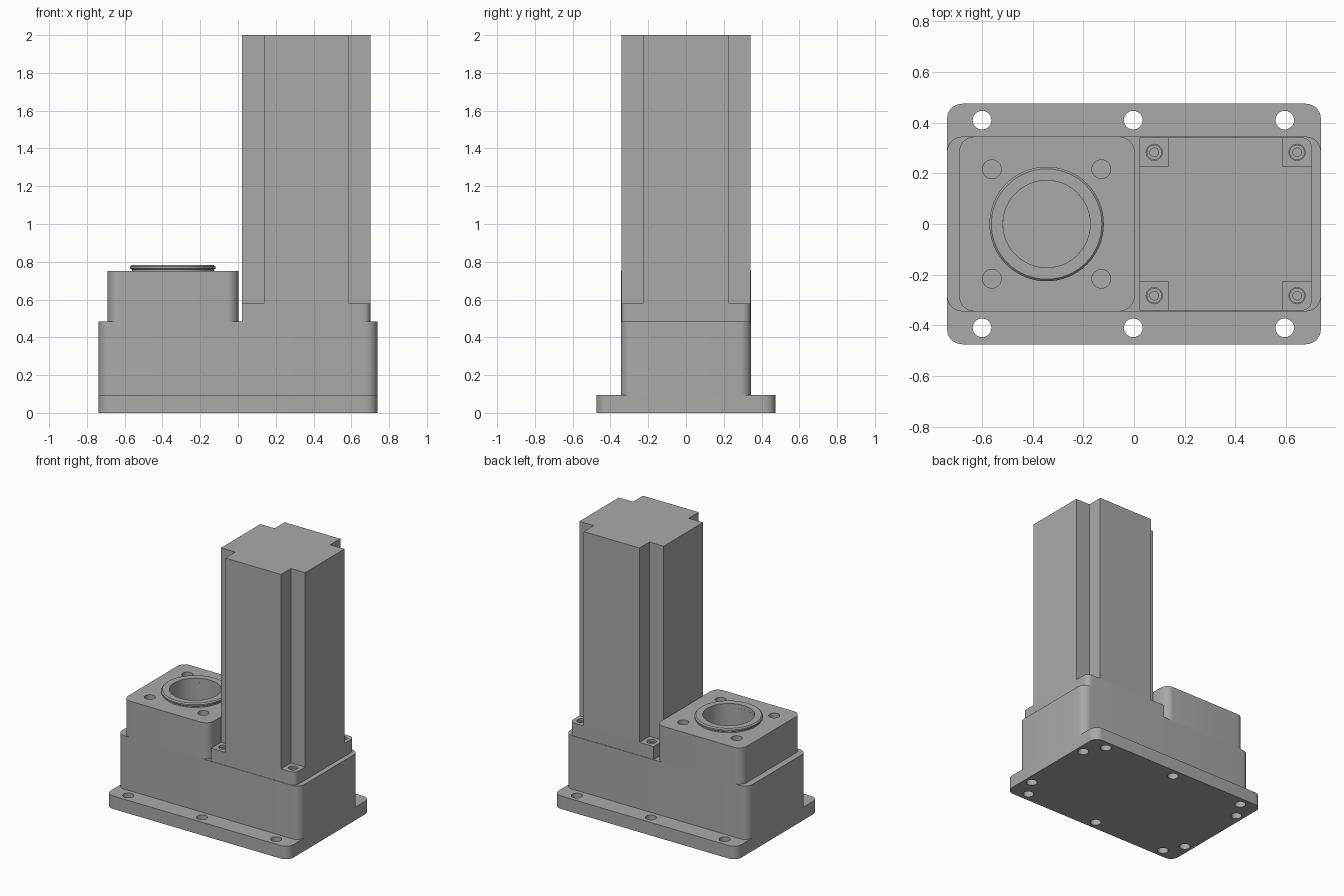
import bpy, bmesh, math

if "Cube" in bpy.data.objects:
    bpy.data.objects.remove(bpy.data.objects["Cube"])

grey = bpy.data.materials.new("machined_grey")
grey.diffuse_color = (0.4, 0.4, 0.4, 1)
grey.use_nodes = True
grey.node_tree.nodes["Principled BSDF"].inputs["Base Color"].default_value = grey.diffuse_color


def finish(name, bm, smooth=True):
    bmesh.ops.recalc_face_normals(bm, faces=bm.faces)
    me = bpy.data.meshes.new(name)
    bm.to_mesh(me)
    bm.free()
    me.materials.append(grey)
    ob = bpy.data.objects.new(name, me)
    bpy.context.collection.objects.link(ob)
    if smooth:
        shade(ob)
    return ob


def shade(ob):
    bpy.ops.object.select_all(action='DESELECT')
    ob.select_set(True)
    bpy.context.view_layer.objects.active = ob
    bpy.ops.object.shade_smooth_by_angle(angle=math.radians(30))


def prism(name, pts, z0, z1):
    bm = bmesh.new()
    face = bm.faces.new([bm.verts.new((x, y, z0)) for x, y in pts])
    ext = bmesh.ops.extrude_face_region(bm, geom=[face])
    for v in ext["geom"]:
        if isinstance(v, bmesh.types.BMVert):
            v.co.z = z1
    return finish(name, bm)


def round_rect(x0, x1, y, radii):
    """Outline with corner radii in order: right back, left back, left front, right front."""
    pts = []
    corners = [(x1, y, -1, -1), (x0, y, 1, -1), (x0, -y, 1, 1), (x1, -y, -1, 1)]
    for i, ((cx, cy, sx, sy), r) in enumerate(zip(corners, radii)):
        if r == 0:
            pts.append((cx, cy))
            continue
        for k in range(9):
            a = math.pi / 2 * (i + k / 8)
            pts.append((cx + sx * r + r * math.cos(a), cy + sy * r + r * math.sin(a)))
    return pts


def revolve(name, profile, cx, cy, n=64):
    """Closed ring turned from (radius, height) points."""
    bm = bmesh.new()
    rows = [[bm.verts.new((cx + r * math.cos(2 * math.pi * i / n),
                           cy + r * math.sin(2 * math.pi * i / n), z))
             for r, z in profile] for i in range(n)]
    m = len(profile)
    for i in range(n):
        a, b = rows[i], rows[(i + 1) % n]
        for j in range(m):
            bm.faces.new((a[j], b[j], b[(j + 1) % m], a[(j + 1) % m]))
    return finish(name, bm)


def drill(ob, holes):
    """Cut round holes given as (x, y, radius, bottom, top)."""
    bm = bmesh.new()
    for x, y, r, z0, z1 in holes:
        res = bmesh.ops.create_cone(bm, cap_ends=True, segments=48 if r > 0.1 else 24,
                                    radius1=r, radius2=r, depth=z1 - z0)
        bmesh.ops.translate(bm, verts=res["verts"], vec=(x, y, (z0 + z1) / 2))
    cutter = finish(ob.name + "_cutter", bm, False)
    cutter.hide_render = True
    mod = ob.modifiers.new("holes", 'BOOLEAN')
    mod.operation, mod.solver, mod.object = 'DIFFERENCE', 'EXACT', cutter
    bpy.context.view_layer.objects.active = ob
    bpy.ops.object.modifier_apply(modifier=mod.name)
    bpy.data.objects.remove(cutter)
    shade(ob)


# Base flange with through holes and corner holes underneath
plate = prism("base_plate", round_rect(-0.738, 0.738, 0.475, [0.06] * 4), 0, 0.095)
drill(plate, [(x, s * 0.41, 0.037, -0.1, 0.2) for x in (-0.6, -0.003, 0.595) for s in (-1, 1)]
      + [(x, s * 0.273, 0.037, -0.1, 0.2) for x in (-0.68, 0.68) for s in (-1, 1)])

# Main gearbox housing
prism("housing", round_rect(-0.738, 0.738, 0.345, [0.06] * 4), 0.095, 0.485)

# Output block with central bore and mounting holes
BX = -0.345
block = prism("output_block", round_rect(-0.69, 0.002, 0.345, [0.06] * 4), 0.485, 0.75)
drill(block, [(BX, 0, 0.172, 0.61, 0.9)]
      + [(BX + sx * 0.216, sy * 0.216, 0.037, 0.6, 0.9) for sx in (-1, 1) for sy in (-1, 1)])

# Raised collar around the bore
revolve("bore_collar", [(0.172, 0.748), (0.217, 0.748), (0.217, 0.758), (0.226, 0.764),
                        (0.226, 0.774), (0.218, 0.782), (0.172, 0.782)], BX, 0)

# Motor mounting flange with counterbored screws
X0, X1, Y, N = 0.022, 0.702, 0.342, 0.115
flange = prism("motor_flange", round_rect(X0, X1, Y, [0.04, 0, 0, 0.04]), 0.485, 0.58)
spots = [(x, s * 0.283) for x in (0.08, 0.644) for s in (-1, 1)]
drill(flange, [(x, y, 0.032, 0.55, 0.7) for x, y in spots])
for i, (x, y) in enumerate(spots):
    revolve(f"flange_screw_{i + 1}", [(0.017, 0.53), (0.030, 0.53), (0.030, 0.566), (0.017, 0.566)], x, y, 24)

# Tall motor body with notched corners
prism("motor_body", [(X0 + N, -Y), (X1 - N, -Y), (X1 - N, -Y + N), (X1, -Y + N),
                     (X1, Y - N), (X1 - N, Y - N), (X1 - N, Y), (X0 + N, Y),
                     (X0 + N, Y - N), (X0, Y - N), (X0, -Y + N), (X0 + N, -Y + N)], 0.58, 2.0)
